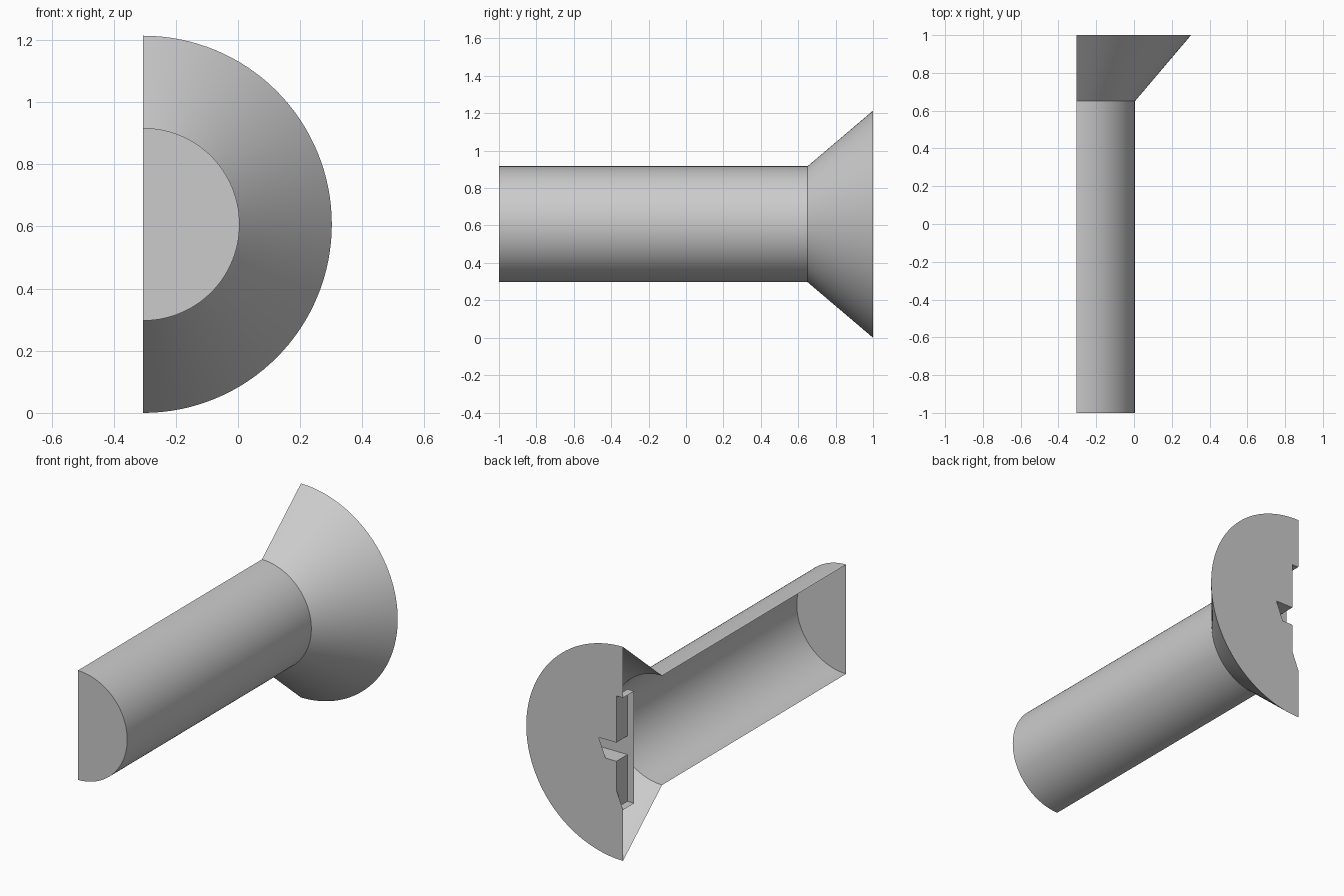
import bpy, bmesh, math

if "Cube" in bpy.data.objects:
    bpy.data.objects.remove(bpy.data.objects["Cube"])

AX, AZ = -0.305, 0.607          # screw axis, lying along y on the section plane
R_SHANK, R_HEAD = 0.31, 0.607
Y_TIP, Y_NECK, Y_BACK = -1.0, 0.65, 1.0
SEG = 64                        # segments in the half circle

steel = bpy.data.materials.new("grey steel")
steel.diffuse_color = (0.6, 0.6, 0.6, 1)
steel.use_nodes = True
steel.node_tree.nodes["Principled BSDF"].inputs["Base Color"].default_value = steel.diffuse_color


def arc(bm, r, y):
    """Half circle of vertices, from bottom to top."""
    angles = [math.pi * (i / SEG - 0.5) for i in range(SEG + 1)]
    return [bm.verts.new((AX + r * math.cos(t), y, AZ + r * math.sin(t))) for t in angles]


def outline(bm, pts, y):
    return [bm.verts.new((AX + x, y, AZ + z)) for x, z in pts]


def bridge(bm, a, b):
    for i in range(len(a) - 1):
        bm.faces.new((a[i], b[i], b[i + 1], a[i + 1]))


def finish(bm, name):
    mesh = bpy.data.meshes.new(name)
    bm.normal_update()
    bm.to_mesh(mesh)
    bm.free()
    mesh.materials.append(steel)
    obj = bpy.data.objects.new(name, mesh)
    bpy.context.collection.objects.link(obj)
    bpy.ops.object.select_all(action='DESELECT')
    obj.select_set(True)
    bpy.context.view_layer.objects.active = obj
    bpy.ops.object.shade_smooth_by_angle(angle=math.radians(30))


# Half of the cross-shaped drive slot, top to bottom
L, W, H, DEPTH = 0.318, 0.042, 0.053, 0.10
slot = [(0, L), (W, L), (W, H), (L, H), (L, -H), (W, -H), (W, -L), (0, -L)]

# Shank: open half tube with a flat tip
bm = bmesh.new()
tip = arc(bm, R_SHANK, Y_TIP)
bridge(bm, tip, arc(bm, R_SHANK, Y_NECK))
bm.faces.new(tip)
finish(bm, "shank")

# Countersunk head: half cone and a flat back with the slot cut out
bm = bmesh.new()
rim = arc(bm, R_HEAD, Y_BACK)
bridge(bm, arc(bm, R_SHANK, Y_NECK), rim)
back = bm.faces.new((rim + outline(bm, slot, Y_BACK))[::-1])
bmesh.ops.triangulate(bm, faces=[back])
finish(bm, "countersunk_head")

# Drive slot: walls and floor
bm = bmesh.new()
floor = outline(bm, slot, Y_BACK - DEPTH)
bridge(bm, floor, outline(bm, slot, Y_BACK))
for f in bm.faces:
    f.normal_flip()
base = bm.faces.new(floor)
bmesh.ops.triangulate(bm, faces=[base])
bmesh.ops.reverse_faces(bm, faces=[f for f in bm.faces if len(f.verts) == 4])
finish(bm, "drive_slot")
